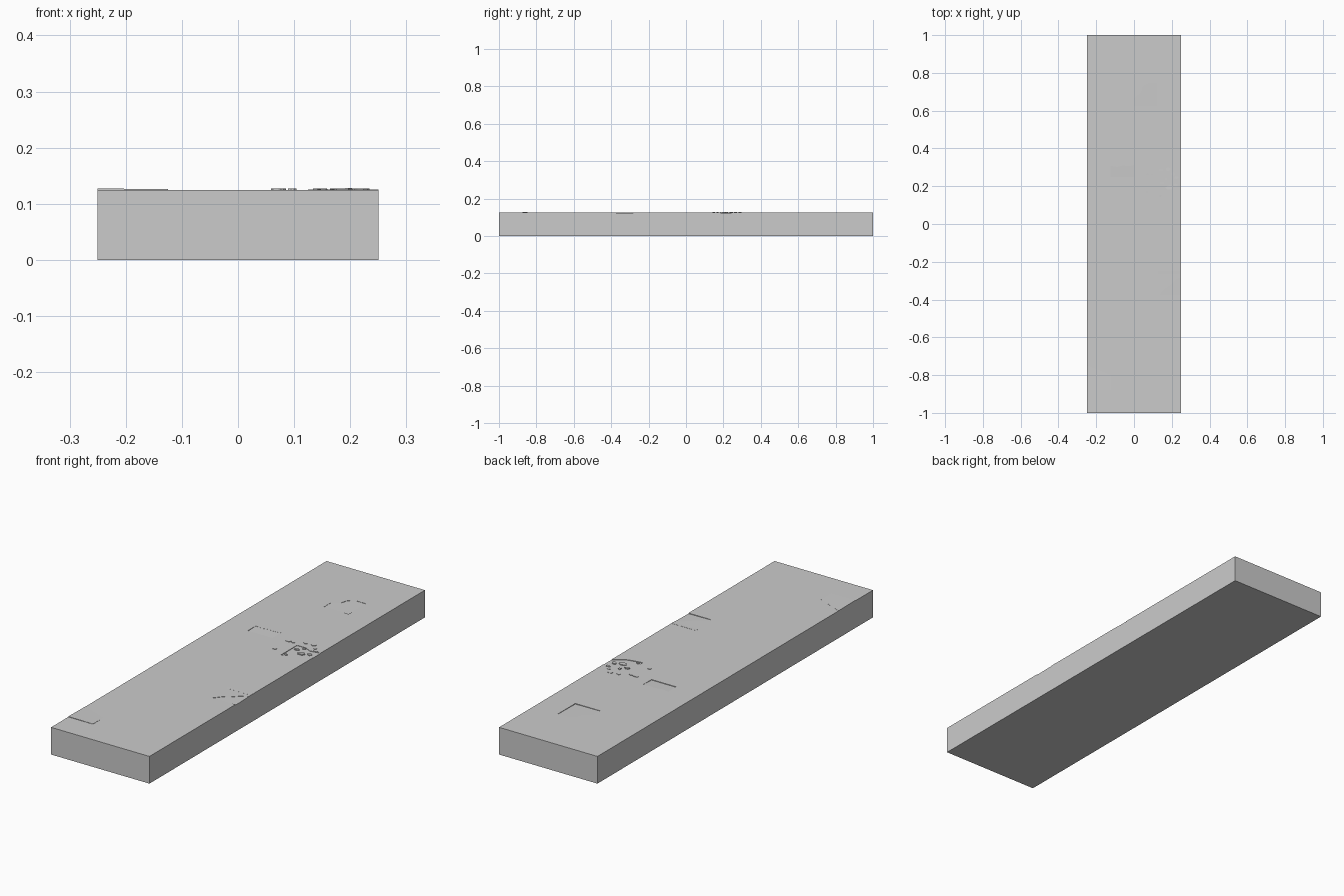
import bpy, bmesh, math, random

if "Cube" in bpy.data.objects:
    bpy.data.objects.remove(bpy.data.objects["Cube"])

random.seed(4)
W, L, H = 0.25, 1.0, 0.125      # half width, half length, thickness


def prism(name, outline, bottom, top):
    """Closed solid over an outline; bottom and top are height functions of x, y."""
    bm = bmesh.new()
    lo = [bm.verts.new((x, y, bottom(x, y))) for x, y in outline]
    hi = [bm.verts.new((x, y, top(x, y))) for x, y in outline]
    n = len(outline)
    bm.faces.new(lo[::-1])
    bm.faces.new(hi)
    for i in range(n):
        j = (i + 1) % n
        bm.faces.new((lo[i], lo[j], hi[j], hi[i]))
    bmesh.ops.triangulate(bm, faces=[f for f in bm.faces if len(f.verts) > 4])
    bmesh.ops.recalc_face_normals(bm, faces=bm.faces)
    mesh = bpy.data.meshes.new(name)
    bm.to_mesh(mesh)
    bm.free()
    ob = bpy.data.objects.new(name, mesh)
    bpy.context.collection.objects.link(ob)
    return ob


def flat(z):
    return lambda x, y: z


def tilt(x0, y0, z0, sx, sy):
    return lambda x, y: z0 + sx * (x - x0) + sy * (y - y0)


# Main slab
slab = prism("slab", [(-W, -L), (W, -L), (W, L), (-W, L)], flat(0), flat(H))

# Shallow sunken paving tiles, each fading out along a ragged crack
dips = [
    ("back_tile_cut",
     [(0, .625), (.125, .625), (.125, .75), (.08, .75), (.045, .73), (.035, .695), (0, .67)],
     tilt(.125, .625, H - .003, -.012, .012)),
    ("middle_tile_cut",
     [(-.125, .25), (0, .25), (0, .312), (-.03, .306), (-.06, .31), (-.09, .302), (-.125, .308)],
     tilt(-.06, .25, H - .0025, 0, .035)),
    ("front_tile_cut",
     [(.135, -.375), (.26, -.375), (.26, -.275), (.22, -.295), (.19, -.325), (.16, -.345)],
     tilt(.25, -.375, H - .003, -.012, .018)),
    ("rubble_tile_cut",
     [(.125, .135), (.16, .14), (.2, .15), (.26, .19), (.26, .245), (.2, .235), (.17, .25), (.125, .25)],
     tilt(.19, .19, H - .002, .006, .006)),
]
for name, outline, floor in dips:
    cutter = prism(name, outline, floor, flat(H + .02))
    cutter.hide_render = True
    cutter.hide_viewport = True
    mod = slab.modifiers.new(name, 'BOOLEAN')
    mod.operation = 'DIFFERENCE'
    mod.solver = 'EXACT'
    mod.object = cutter

# Slightly lifted paving tile at the front left corner
prism("lifted_tile", [(-W, -.875), (-.125, -.875), (-.125, -.80), (-W, -.75)],
      flat(H - .01), tilt(-W, -.875, H + .0022, -.008, -.014))

# Lifted back rim of the broken tile at the right edge
prism("lifted_rim", [(.125, -.265), (W, -.265), (W, -.25), (.125, -.25)],
      flat(H - .01), tilt(.125, -.25, H + .0006, 0, .02))

# Flat rubble flakes round the broken patch
spots = [(.07, .262, .018), (.095, .262, .010), (.07, .168, .012), (.145, .285, .012),
         (.18, .29, .016), (.205, .265, .014), (.225, .245, .016), (.15, .215, .016),
         (.185, .195, .022), (.22, .205, .014), (.14, .15, .012), (.17, .24, .012)]
for i, (cx, cy, r) in enumerate(spots):
    turn = random.uniform(0, math.tau)
    ring = []
    for k in range(6):
        a = turn + k * math.tau / 6
        q = r * random.uniform(.5, 1)
        ring.append((min(cx + q * math.cos(a), W), cy + .7 * q * math.sin(a)))
    prism("rubble_flake_%02d" % i, ring, flat(H - .005),
          tilt(cx, cy, H + .002, random.uniform(-.04, .04), random.uniform(-.04, .04)))
